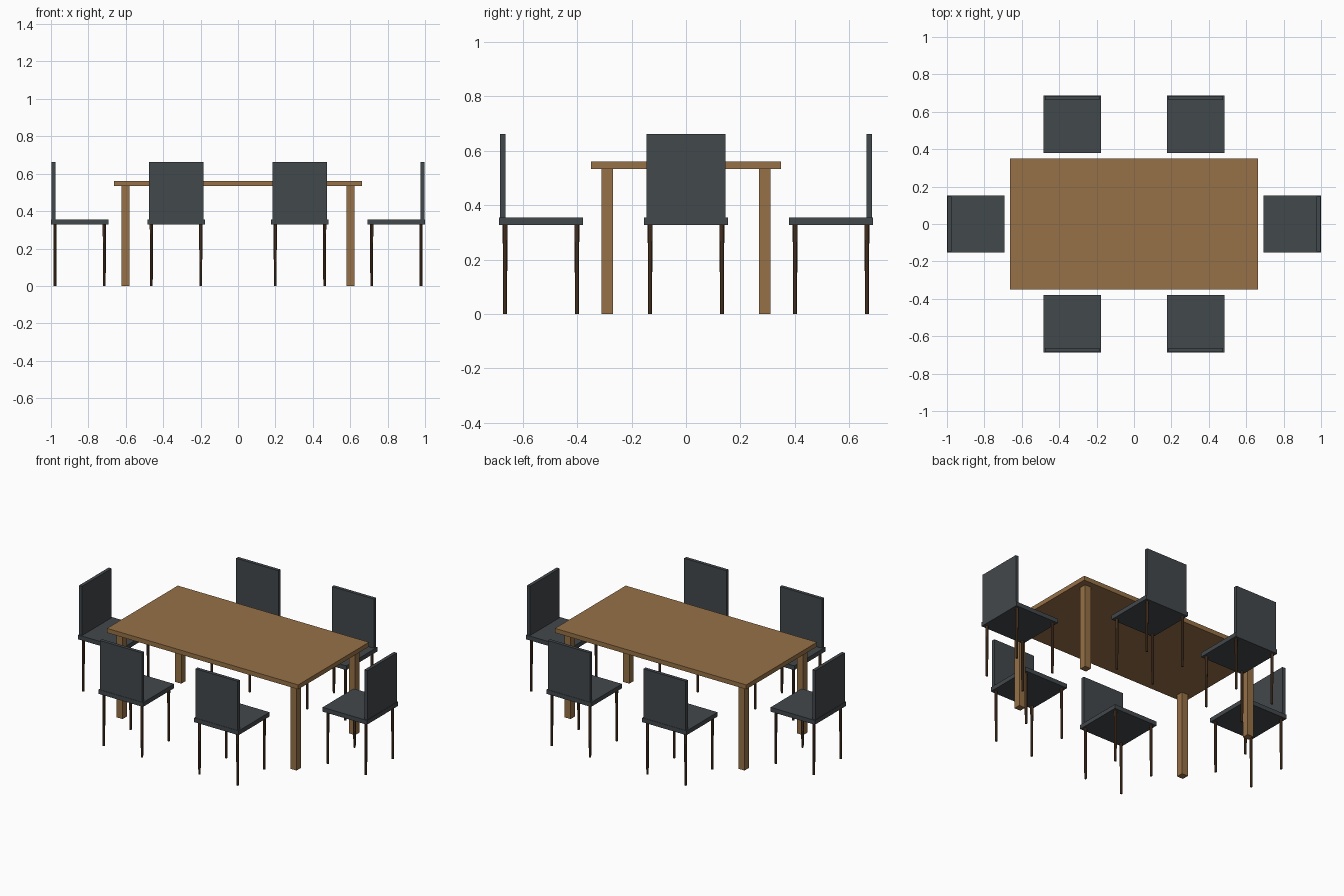
import bpy
import math
from mathutils import Matrix, Vector

cube = bpy.data.objects.get("Cube")
if cube:
    bpy.data.objects.remove(cube, do_unlink=True)


def material(name, rgb):
    mat = bpy.data.materials.new(name)
    mat.use_nodes = True
    mat.diffuse_color = (*rgb, 1)
    mat.node_tree.nodes["Principled BSDF"].inputs["Base Color"].default_value = (*rgb, 1)
    return mat


wood = material("oak_wood", (0.31, 0.165, 0.063))
dark_wood = material("dark_wood", (0.095, 0.047, 0.022))
grey = material("charcoal_grey", (0.055, 0.065, 0.072))


def finish(name, mat, place):
    obj = bpy.context.object
    obj.name = name
    obj.data.materials.append(mat)
    obj.matrix_world = place @ Matrix.Translation(obj.location)
    return obj


def box(name, size, centre, mat, place=Matrix()):
    bpy.ops.mesh.primitive_cube_add(size=1, location=centre)
    bpy.context.object.data.transform(Matrix.Diagonal((*size, 1)))
    return finish(name, mat, place)


def tapered_leg(name, centre, height, mat, place):
    bpy.ops.mesh.primitive_cone_add(vertices=8, radius1=0.007, radius2=0.009,
                                    depth=height, location=centre)
    return finish(name, mat, place)


CORNERS = [(sx, sy) for sx in (-1, 1) for sy in (-1, 1)]

# Table
box("table_top", (1.324, 0.70, 0.028), (0, 0, 0.547), wood)
for sx, sy in CORNERS:
    box("table_leg", (0.043, 0.043, 0.533), (sx * 0.602, sy * 0.29, 0.2665), wood)


# Chair, modelled with its back towards -y, then turned and moved into place
def chair(x, y, angle):
    place = Matrix.Translation(Vector((x, y, 0))) @ Matrix.Rotation(math.radians(angle), 4, "Z")
    box("chair_seat", (0.307, 0.307, 0.027), (0, 0, 0.3405), grey, place)
    box("chair_back", (0.292, 0.021, 0.31), (0, -0.141, 0.507), grey, place)
    for sx, sy in CORNERS:
        tapered_leg("chair_leg", (sx * 0.132, sy * 0.132, 0.164), 0.328, dark_wood, place)


# Two chairs along each long side, one at each end
for x in (-0.331, 0.331):
    chair(x, -0.533, 0)
    chair(x, 0.533, 180)
chair(0.8465, 0, 90)
chair(-0.8465, 0, -90)
